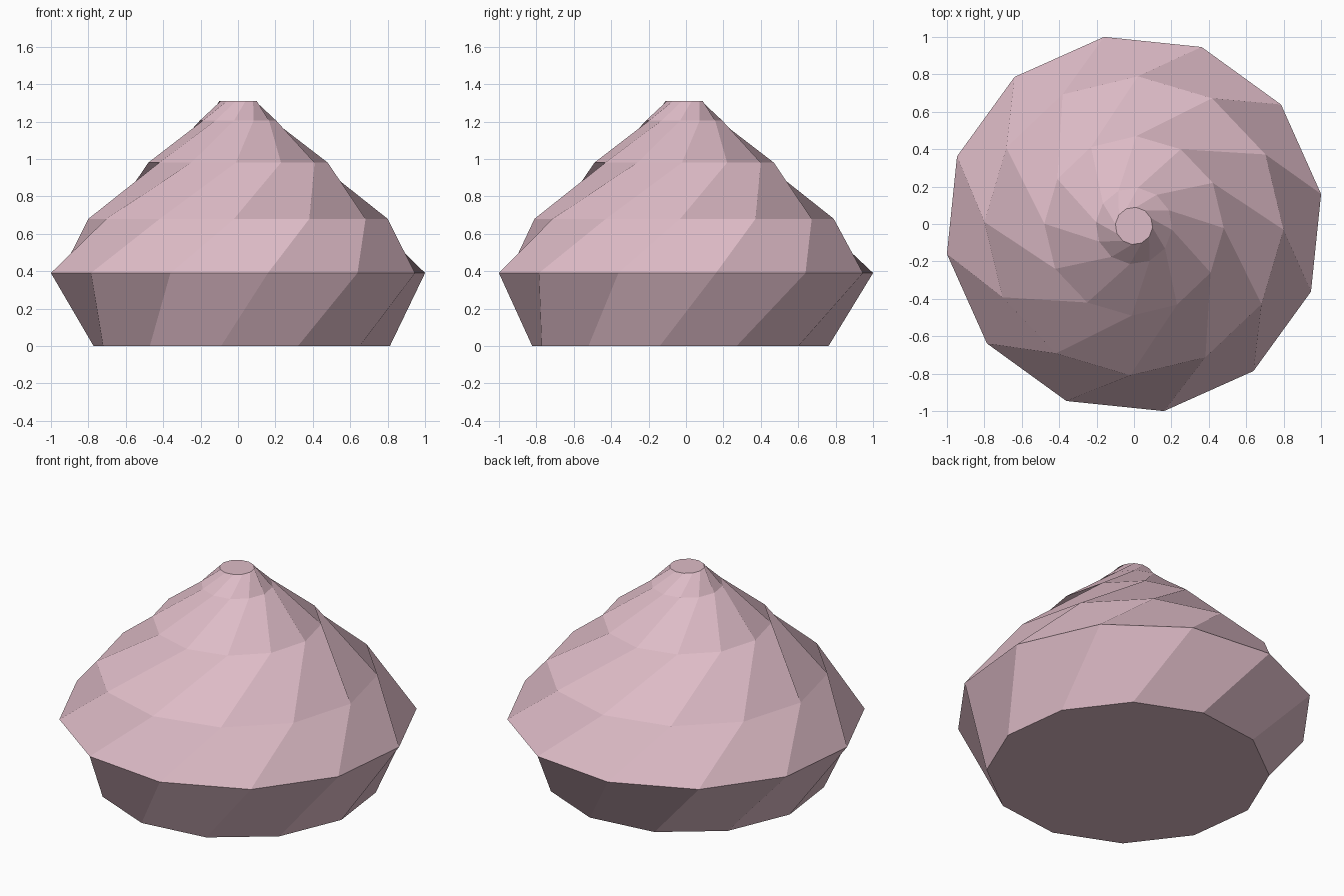
import bpy
import bmesh
from math import radians, sin, cos

cube = bpy.data.objects.get("Cube")
if cube:
    bpy.data.objects.remove(cube, do_unlink=True)

# Soft pink icing
pink = bpy.data.materials.new("soft_pink")
pink.use_nodes = True
colour = (0.73, 0.50, 0.57, 1.0)
pink.diffuse_color = colour
pink.node_tree.nodes["Principled BSDF"].inputs["Base Color"].default_value = colour

SIDES = 12
# Twisted rings from bottom to top: height, radius, angle, centre x, centre y
RINGS = [
    (0.0, 0.80, -7.9, 0.02, -0.03),
    (0.39, 1.013, 9.1, 0.0, 0.0),
    (0.68, 0.80, 28.5, 0.0, -0.01),
    (0.98, 0.48, 58.6, 0.0, -0.01),
    (1.205, 0.205, 84.0, 0.0, -0.01),
    (1.31, 0.10, 114.0, 0.0, -0.01),
]


def add_ring(bm, z, radius, start, cx, cy):
    angles = [radians(start + 360 * i / SIDES) for i in range(SIDES)]
    return [bm.verts.new((cx + radius * cos(a), cy + radius * sin(a), z)) for a in angles]


# Swirl: rings bridged by slanted flat panels
bm = bmesh.new()
rings = [add_ring(bm, *ring) for ring in RINGS]
for low, high in zip(rings, rings[1:]):
    for i in range(SIDES):
        j = (i + 1) % SIDES
        bm.faces.new((low[i], low[j], high[j], high[i]))

# Flat base and tip
bm.faces.new(reversed(rings[0]))
bm.faces.new(rings[-1])

mesh = bpy.data.meshes.new("icing_swirl")
bm.to_mesh(mesh)
bm.free()
mesh.materials.append(pink)
swirl = bpy.data.objects.new("icing_swirl", mesh)
bpy.context.collection.objects.link(swirl)
